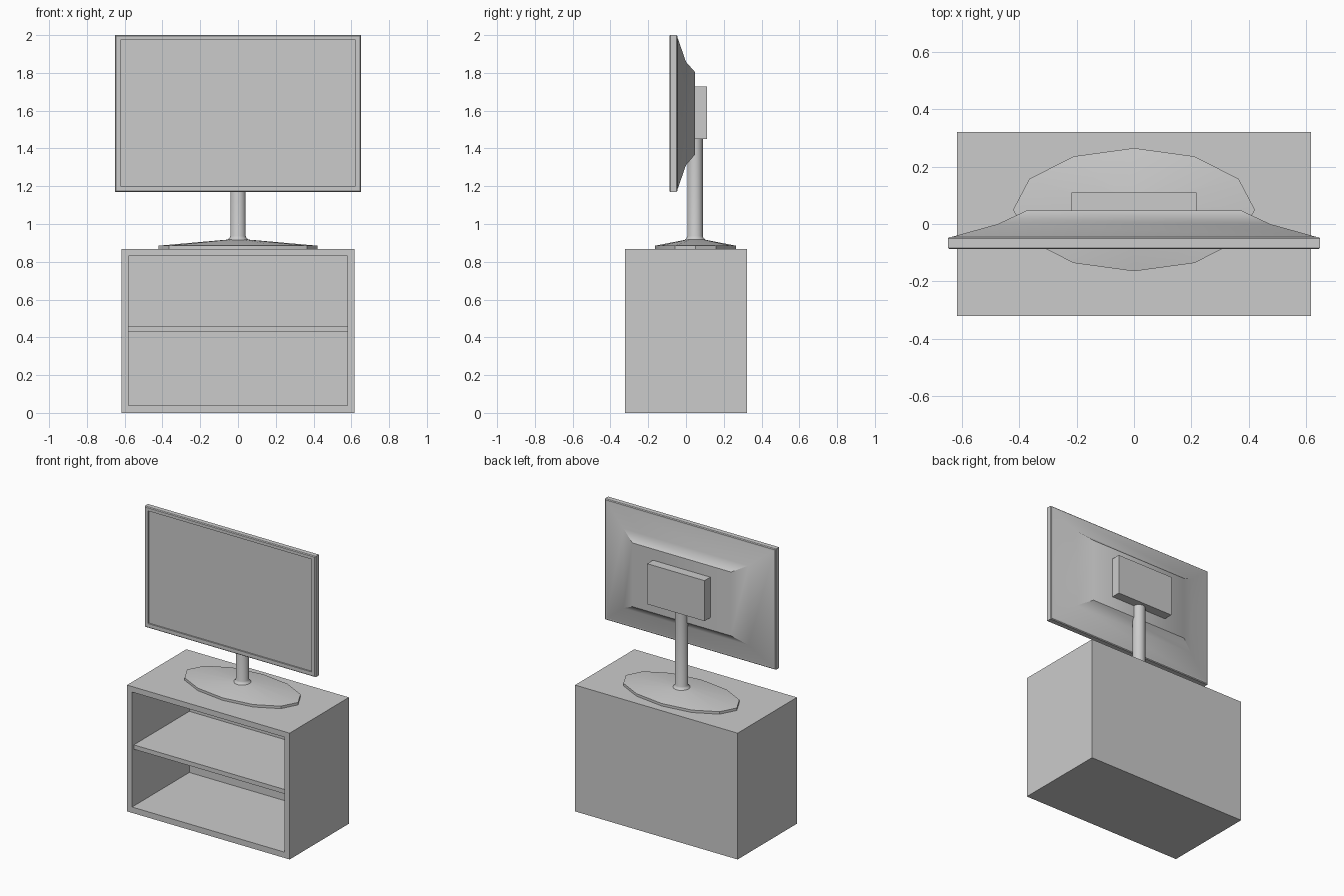
import bpy, bmesh
from math import cos, sin, pi, radians

if "Cube" in bpy.data.objects:
    bpy.data.objects.remove(bpy.data.objects["Cube"])


def loft(name, rings, smooth=None):
    """Skin a list of equal-length point rings and cap both ends."""
    bm = bmesh.new()
    vs = [[bm.verts.new(p) for p in ring] for ring in rings]
    n = len(vs[0])
    for a, b in zip(vs, vs[1:]):
        for i in range(n):
            j = (i + 1) % n
            bm.faces.new((a[i], a[j], b[j], b[i]))
    bm.faces.new(vs[0])
    bm.faces.new(vs[-1])
    bmesh.ops.recalc_face_normals(bm, faces=bm.faces)
    me = bpy.data.meshes.new(name)
    bm.to_mesh(me)
    bm.free()
    ob = bpy.data.objects.new(name, me)
    bpy.context.collection.objects.link(ob)
    if smooth:
        bpy.ops.object.select_all(action='DESELECT')
        bpy.context.view_layer.objects.active = ob
        ob.select_set(True)
        bpy.ops.object.shade_smooth_by_angle(angle=radians(smooth))
    return ob


def rect(hx, z0, z1, y):
    return [(-hx, y, z0), (hx, y, z0), (hx, y, z1), (-hx, y, z1)]


def ellipse(rx, ry, z, n, cy=0.05):
    return [(rx * cos(2 * pi * i / n), cy + ry * sin(2 * pi * i / n), z)
            for i in range(n)]


# Open-fronted cabinet, hollowed from the front, with one shelf
loft("cabinet", [rect(0.618, 0, 0.868, 0.322), rect(0.618, 0, 0.868, -0.322),
                 rect(0.58, 0.04, 0.83, -0.322), rect(0.58, 0.04, 0.83, 0.30)])
loft("shelf", [rect(0.58, 0.43, 0.46, -0.303), rect(0.58, 0.43, 0.46, 0.30)])

# Twelve-sided oval stand base, rising gently to the pole
loft("stand_base", [ellipse(0.422, 0.215, 0.868, 12),
                    ellipse(0.422, 0.215, 0.885, 12),
                    ellipse(0.06, 0.05, 0.917, 12)], 30)

# Pole with a small flared foot
loft("stand_pole", [ellipse(r, r, z, 24, 0.048) for r, z in
                    ((0.056, 0.912), (0.053, 0.919), (0.045, 0.925),
                     (0.041, 0.936), (0.041, 1.46))], 40)

# Screen frame: chamfered edge, flat bezel, recessed display
loft("screen_frame", [rect(0.645, 1.175, 1.995, -0.045),
                      rect(0.65, 1.17, 2.0, -0.050),
                      rect(0.65, 1.17, 2.0, -0.083),
                      rect(0.645, 1.175, 1.995, -0.088),
                      rect(0.622, 1.20, 1.974, -0.088),
                      rect(0.622, 1.20, 1.974, -0.078)])

# Tapered back shell
loft("back_shell", [rect(0.64, 1.18, 1.99, -0.046),
                    rect(0.475, 1.312, 1.858, 0.0),
                    rect(0.375, 1.367, 1.805, 0.047)], 30)

# Mount box joining the shell to the pole
loft("mount_box", [rect(0.218, 1.45, 1.728, 0.04),
                   rect(0.218, 1.45, 1.728, 0.11)])
